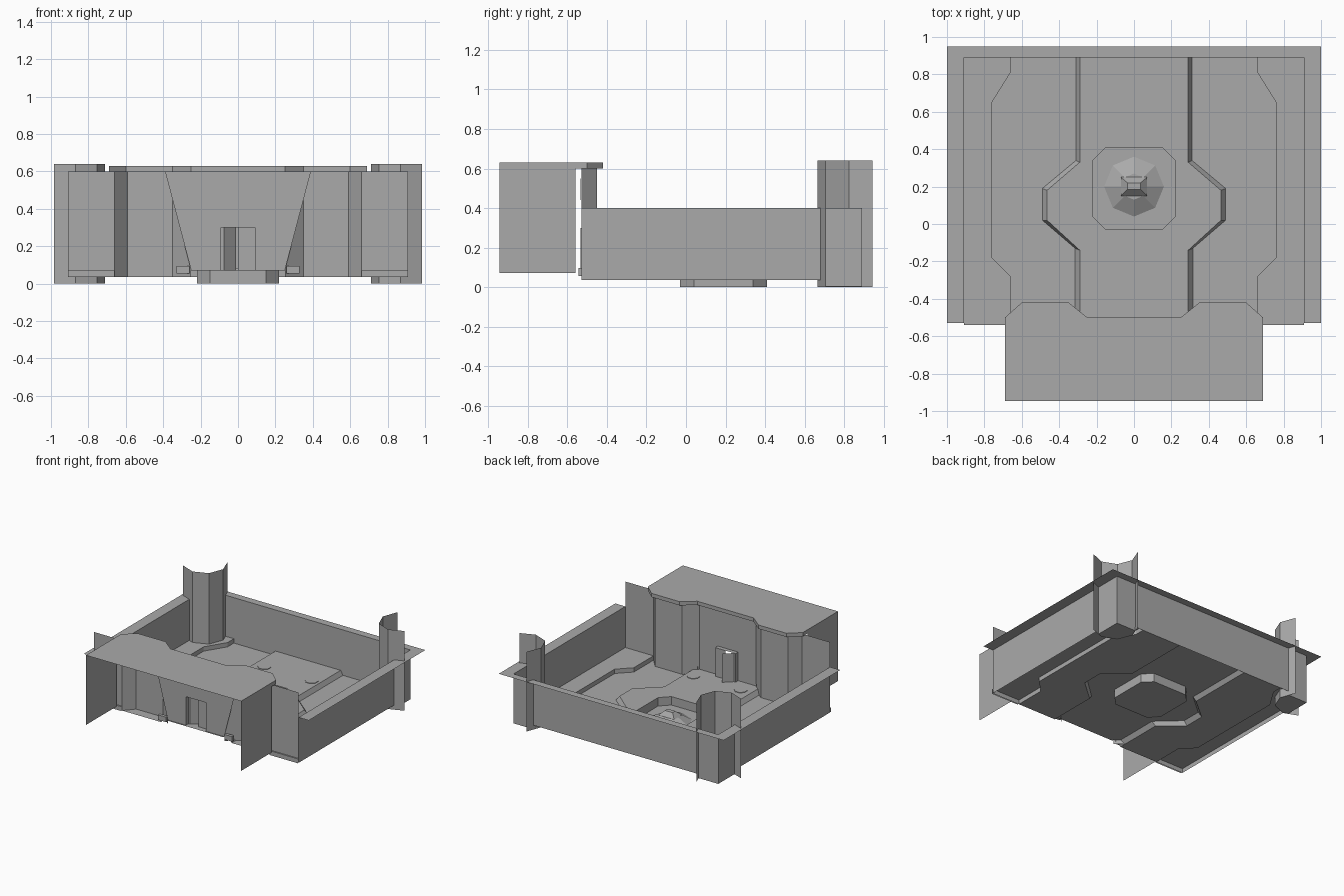
import bpy, bmesh, math

if "Cube" in bpy.data.objects:
    bpy.data.objects.remove(bpy.data.objects["Cube"])

grey = bpy.data.materials.new("plain grey")
grey.diffuse_color = (0.4, 0.4, 0.4, 1)
grey.use_nodes = True
grey.node_tree.nodes["Principled BSDF"].inputs["Base Color"].default_value = grey.diffuse_color


def make(name, faces):
    """Sheet object from a list of polygons."""
    bm = bmesh.new()
    for f in faces:
        bm.faces.new([bm.verts.new(p) for p in f])
    bmesh.ops.remove_doubles(bm, verts=bm.verts, dist=0.0005)
    me = bpy.data.meshes.new(name)
    bm.to_mesh(me)
    bm.free()
    me.materials.append(grey)
    ob = bpy.data.objects.new(name, me)
    bpy.context.collection.objects.link(ob)
    return ob


def flat(pts, z):
    return [(x, y, z) for x, y in pts]


def strip(pts, z0, z1, top=None):
    """Vertical (or sloped) wall along a path."""
    top = top or pts
    return [[(*pts[i], z0), (*pts[i + 1], z0), (*top[i + 1], z1), (*top[i], z1)]
            for i in range(len(pts) - 1)]


def both(faces):
    """Add the mirrored copy across x = 0."""
    return faces + [[(-x, y, z) for x, y, z in reversed(f)] for f in faces]


def box(name, x0, x1, y0, y1, z0, z1):
    r = [(x0, y0), (x1, y0), (x1, y1), (x0, y1), (x0, y0)]
    return make(name, strip(r, z0, z1) + [flat(r[3::-1], z0), flat(r[:4], z1)])


LOW, HIGH = 0.035, 0.07

# floor levels
inner = [(.29, .89), (.29, .33), (.465, .18), (.465, .02), (.29, -.14), (.29, -.53)]
outer = [(.31, .89), (.31, .34), (.49, .19), (.49, .02), (.315, -.13), (.315, -.53)]
side = [(.66, .89), (.66, .81), (.76, .65), (.76, -.18), (.66, -.28), (.66, -.53)]
tub = [(0, -.03), (.15, -.03), (.22, .04), (.22, .34), (.15, .41), (0, .41)]
make("centre_floor", both([flat([(0, -.53)] + inner[::-1] + [(0, .89)] + tub[::-1], HIGH)]
                          + strip(outer, LOW, HIGH, inner)))
make("middle_floor", both([flat(outer + side[::-1], LOW)]))
make("side_floor", both([flat(side + [(.91, -.53), (.91, .89)], HIGH)]
                        + strip(side, LOW, HIGH)))
make("floor_pit", both(strip(tub, 0, HIGH) + [flat(tub, 0.002)]))

# outer walls and flange
make("outer_wall", both(strip([(.91, -.53), (.91, .89), (0, .89)], LOW, .4)))
make("wall_flange", both([flat([(.91, -.53), (1, -.53), (1, .95), (0, .95),
                                (0, .89), (.91, .89)], .4)]))

# rear corner columns: open part of an octagon
col = [(.985, .71), (.87, .665), (.755, .71), (.71, .825), (.755, .945)]
make("corner_column", both(strip(col, 0, .64)))
make("column_base", both([flat([(.91, .68), *col[1:4], (.735, .89), (.91, .89)], .003)]
                         + strip([(.91, .68), (.91, .89), (.735, .89)], .003, HIGH)))

# folded front wall with a sloping-sided centre panel
make("front_wall", both(strip([(.91, -.53), (.66, -.53), (.59, -.45), (.35, -.45),
                               (.25, -.53)], LOW, .6)))
d, t, y = .09, .3, -.533
make("centre_panel", both([[(d, y, HIGH), (.25, y, HIGH), (.39, y, .6), (0, y, .6),
                            (0, y, t), (d, y, t)]]))
make("side_ledge", both([[(.66, -.54, LOW), (.91, -.54, LOW), (.91, -.54, HIGH),
                          (.66, -.54, HIGH)],
                         flat([(.66, -.54), (.91, -.54), (.91, -.53), (.66, -.53)], HIGH)]))
make("door_sill", [flat([(-.25, -.545), (.25, -.545), (.25, -.53), (-.25, -.53)], HIGH)])

# doorway frame and turned door leaves
make("door_frame", both(strip([(d, -.533), (d, -.5)], HIGH, t)
                        + [flat([(0, -.533), (d, -.533), (d, -.5), (0, -.5)], t)]))
make("door_leaf", strip([(-.075, -.5), (-.01, -.44)], HIGH, t)
     + strip([(.0, -.5), (.09, -.5)], HIGH, t) + strip([(-.09, -.5), (-.075, -.5)], HIGH, t))

# small brackets and wall slots beside the doorway
for s in (-1, 1):
    box("foot_bracket", *sorted((s * .26, s * .33)), -.545, -.52, .055, .095)
    box("wall_slot", *sorted((s * .243, s * .248)), -.537, -.533, .44, .55)

# front roof with skirt, and its side screens
edge = [(.69, -.5), (.6, -.42), (.35, -.42), (.25, -.5), (0, -.5)]
lip = [(.66, -.53), (.59, -.45), (.35, -.45), (.25, -.53), (0, -.53)]
make("front_roof", both([flat([(0, -.945), (.69, -.945)] + edge, .63)]
                        + strip([(.69, -.945)] + edge, .6, .63)))
make("roof_lip", both([flat([edge[i], edge[i + 1], lip[i + 1], lip[i]], .6) for i in range(4)]))
make("side_screen", both(strip([(.69, -.945), (.69, -.56)], HIGH, .6)))


# octagonal pedestal with a small block on top
def ring(r, n=8, a0=0.0):
    return [(r * math.cos(a0 + i * 2 * math.pi / n), .2 + r * math.sin(a0 + i * 2 * math.pi / n))
            for i in range(n + 1)]


base, upper = ring(.16), ring(.07)
make("pit_pedestal", strip(base, .002, .05, upper) + [flat(upper[:8], .05)])
b0 = [(-.07, .15), (.07, .15), (.07, .25), (-.07, .25), (-.07, .15)]
b1 = [(-.035, .185), (.035, .185), (.035, .22), (-.035, .22), (-.035, .185)]
make("pedestal_cap", strip(b0, .05, .085, b1) + [flat(b1[:4], .085)])

# low floor discs
for x in (-.2, .22):
    for y in (.62, -.41):
        pts = [(x + .05 * math.cos(a), y + .05 * math.sin(a))
               for a in [math.pi / 8 + i * math.pi / 4 for i in range(9)]]
        make("floor_disc", strip(pts, HIGH, HIGH + .004) + [flat(pts[:8], HIGH + .004)])
